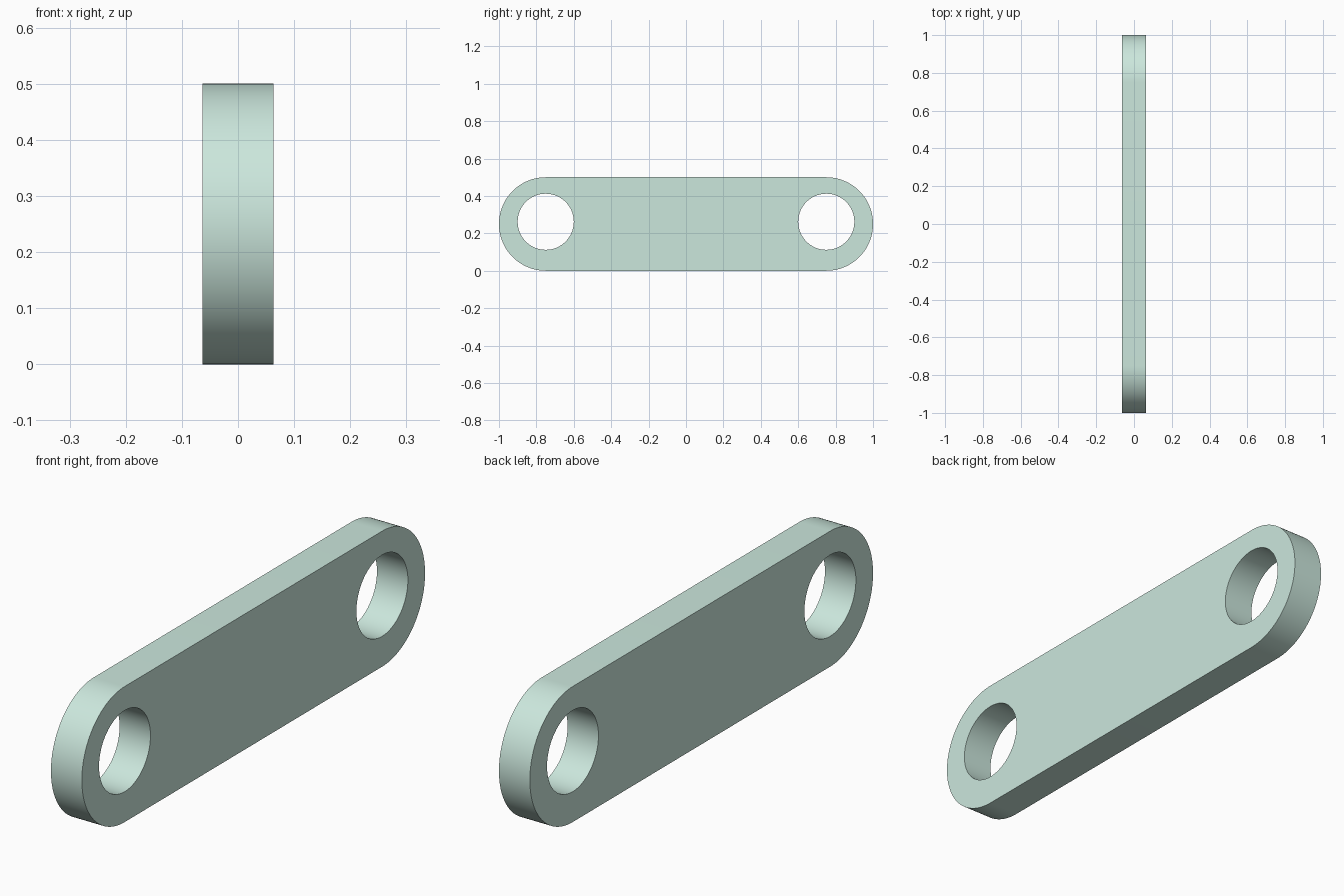
import bpy, bmesh
from math import pi, cos, sin

if "Cube" in bpy.data.objects:
    bpy.data.objects.remove(bpy.data.objects["Cube"])

HALF_T = 0.063      # half thickness along x
END_Y = 0.75        # centre of the rounded ends and holes
END_R, END_Z = 0.25, 0.25
HOLE_R, HOLE_Z = 0.15, 0.262
SEG = 64


def arc(cy, cz, r, start, sweep, count):
    return [(cy + r * cos(start + sweep * i / count),
             cz + r * sin(start + sweep * i / count)) for i in range(count + 1)]


def add_loop(bm, pts):
    verts = [bm.verts.new((-HALF_T, y, z)) for y, z in pts]
    return [bm.edges.new((v, verts[i - 1])) for i, v in enumerate(verts)]


bm = bmesh.new()

# Outer outline with two rounded ends
edges = add_loop(bm, arc(END_Y, END_Z, END_R, -pi / 2, pi, SEG)
                 + arc(-END_Y, END_Z, END_R, pi / 2, pi, SEG))

# A round hole near each end
for side in (-1, 1):
    edges += add_loop(bm, arc(side * END_Y, HOLE_Z, HOLE_R, 0, 2 * pi, SEG)[:-1])

# Fill the profile and extrude it to thickness
bmesh.ops.triangle_fill(bm, edges=edges, use_beauty=True, normal=(-1, 0, 0))
ext = bmesh.ops.extrude_face_region(bm, geom=bm.faces[:], use_keep_orig=True)
bmesh.ops.translate(bm, vec=(2 * HALF_T, 0, 0),
                    verts=[g for g in ext["geom"] if isinstance(g, bmesh.types.BMVert)])
bmesh.ops.recalc_face_normals(bm, faces=bm.faces[:])

mesh = bpy.data.meshes.new("link_plate")
bm.to_mesh(mesh)
bm.free()
plate = bpy.data.objects.new("link_plate", mesh)
bpy.context.collection.objects.link(plate)

# Pale green finish
mat = bpy.data.materials.new("pale_green")
mat.diffuse_color = (0.60, 0.80, 0.72, 1)
mat.use_nodes = True
mat.node_tree.nodes["Principled BSDF"].inputs["Base Color"].default_value = mat.diffuse_color
mesh.materials.append(mat)

# Smooth rims, crisp edges
bpy.context.view_layer.objects.active = plate
plate.select_set(True)
bpy.ops.object.shade_smooth_by_angle(angle=pi / 6)
